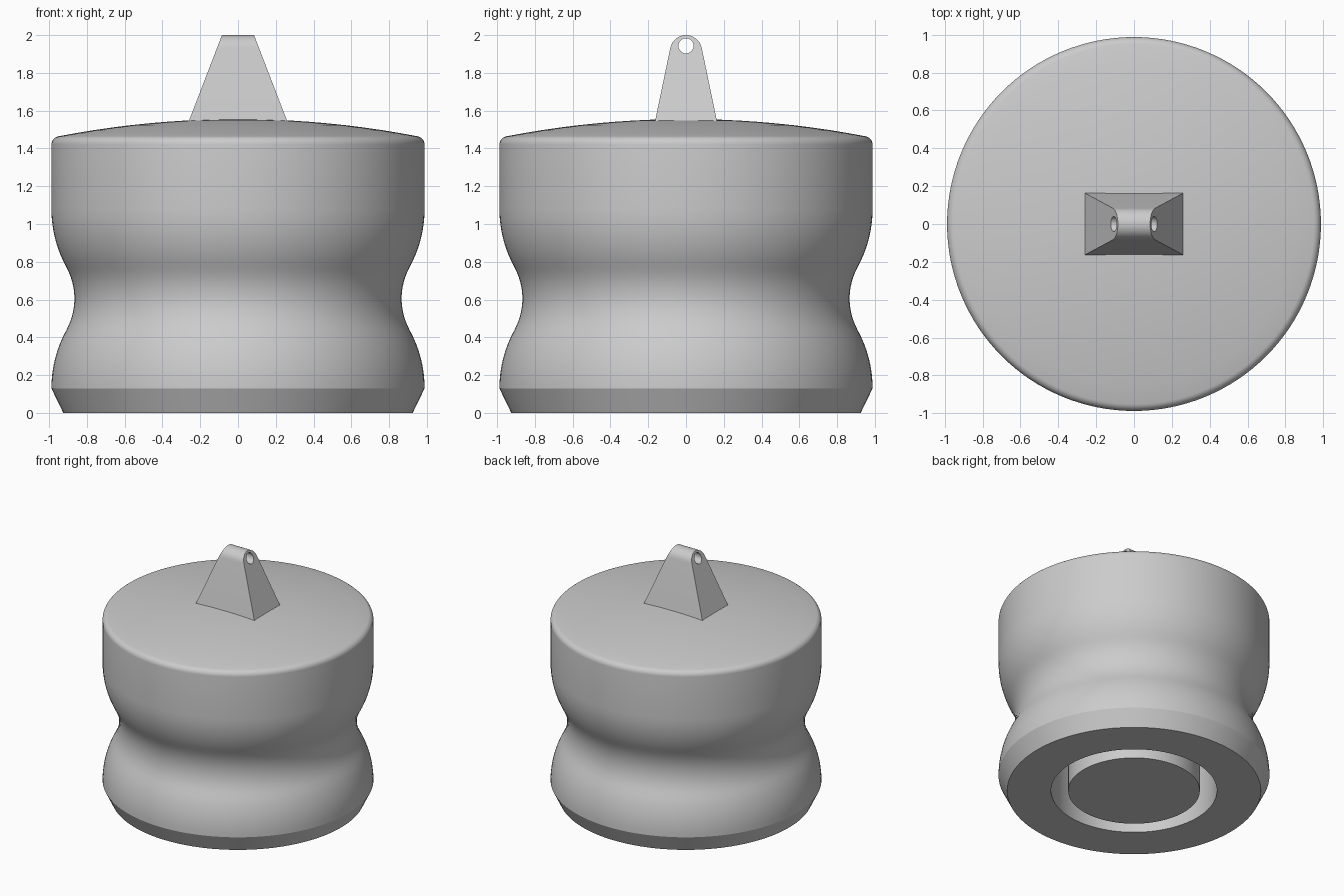
import bpy, bmesh, math
from math import sin, cos, radians, pi, sqrt

if "Cube" in bpy.data.objects:
    bpy.data.objects.remove(bpy.data.objects["Cube"])


def finish(name, bm, angle=20):
    bmesh.ops.recalc_face_normals(bm, faces=bm.faces)
    me = bpy.data.meshes.new(name)
    bm.to_mesh(me)
    bm.free()
    ob = bpy.data.objects.new(name, me)
    bpy.context.collection.objects.link(ob)
    bpy.ops.object.select_all(action='DESELECT')
    ob.select_set(True)
    bpy.context.view_layer.objects.active = ob
    bpy.ops.object.shade_smooth_by_angle(angle=radians(angle))
    return ob


def arc(cx, cz, r, a0, a1, n):
    return [(cx + r * cos(radians(a0 + (a1 - a0) * i / n)),
             cz + r * sin(radians(a0 + (a1 - a0) * i / n))) for i in range(n + 1)]


def lathe(name, profile, n=128):
    bm = bmesh.new()
    rings = []
    for r, z in profile:
        if r < 1e-6:
            rings.append([bm.verts.new((0, 0, z))] * n)
        else:
            rings.append([bm.verts.new((r * cos(2 * pi * i / n), r * sin(2 * pi * i / n), z))
                          for i in range(n)])
    for a, b in zip(rings, rings[1:]):
        for i in range(n):
            j = (i + 1) % n
            bm.faces.new(list(dict.fromkeys((a[i], a[j], b[j], b[i]))))
    return finish(name, bm)


# Plug body: central post, deep ring recess, waisted outer wall, domed top
GROOVE_TOP = 1.2
lower = arc(0.348, 0.13, 0.64, 0, 29, 8)
waist = arc(1.206, 0.605, 0.34, 209, 151, 12)
upper = arc(0.348, 1.08, 0.64, -29, 0, 8)
shoulder = arc(0.943, 1.42, 0.045, 0, 79, 7)
R = 5.0
r0 = shoulder[-1][0]
z0 = shoulder[-1][1]
dome = [(r, z0 + sqrt(R * R - r * r) - sqrt(R * R - r0 * r0))
        for r in [r0 * (1 - i / 10) for i in range(1, 11)]]
profile = ([(0, 0), (0.48, 0), (0.48, GROOVE_TOP), (0.605, GROOVE_TOP), (0.605, 0), (0.925, 0)]
           + lower + waist[1:-1] + upper + shoulder + dome)
lathe("plug_body", profile)

# Tapered lug: rounded side outline, ends leaning inward
bm = bmesh.new()
outline = [(-0.173, 1.5), (0.173, 1.5)] + arc(0, 1.915, 0.085, 11, 169, 16)
ends = []
for s in (-1, 1):
    ends.append([bm.verts.new((s * (0.085 + (2.0 - z) * 0.385), y, z)) for y, z in outline])
for e in ends:
    bm.faces.new(e)
for i in range(len(outline)):
    j = (i + 1) % len(outline)
    bm.faces.new((ends[0][i], ends[0][j], ends[1][j], ends[1][i]))
lug = finish("chain_lug", bm)

# Cross hole through the lug
bpy.ops.mesh.primitive_cylinder_add(vertices=32, radius=0.04, depth=0.8,
                                    location=(0, 0, 1.943), rotation=(0, pi / 2, 0))
cutter = bpy.context.object
cutter.name = "lug_hole_cutter"
cutter.hide_render = True
mod = lug.modifiers.new("hole", 'BOOLEAN')
mod.operation = 'DIFFERENCE'
mod.solver = 'EXACT'
mod.object = cutter
bpy.ops.object.select_all(action='DESELECT')
lug.select_set(True)
bpy.context.view_layer.objects.active = lug
bpy.ops.object.modifier_apply(modifier="hole")
bpy.data.objects.remove(cutter, do_unlink=True)
bpy.ops.object.shade_smooth_by_angle(angle=radians(20))
